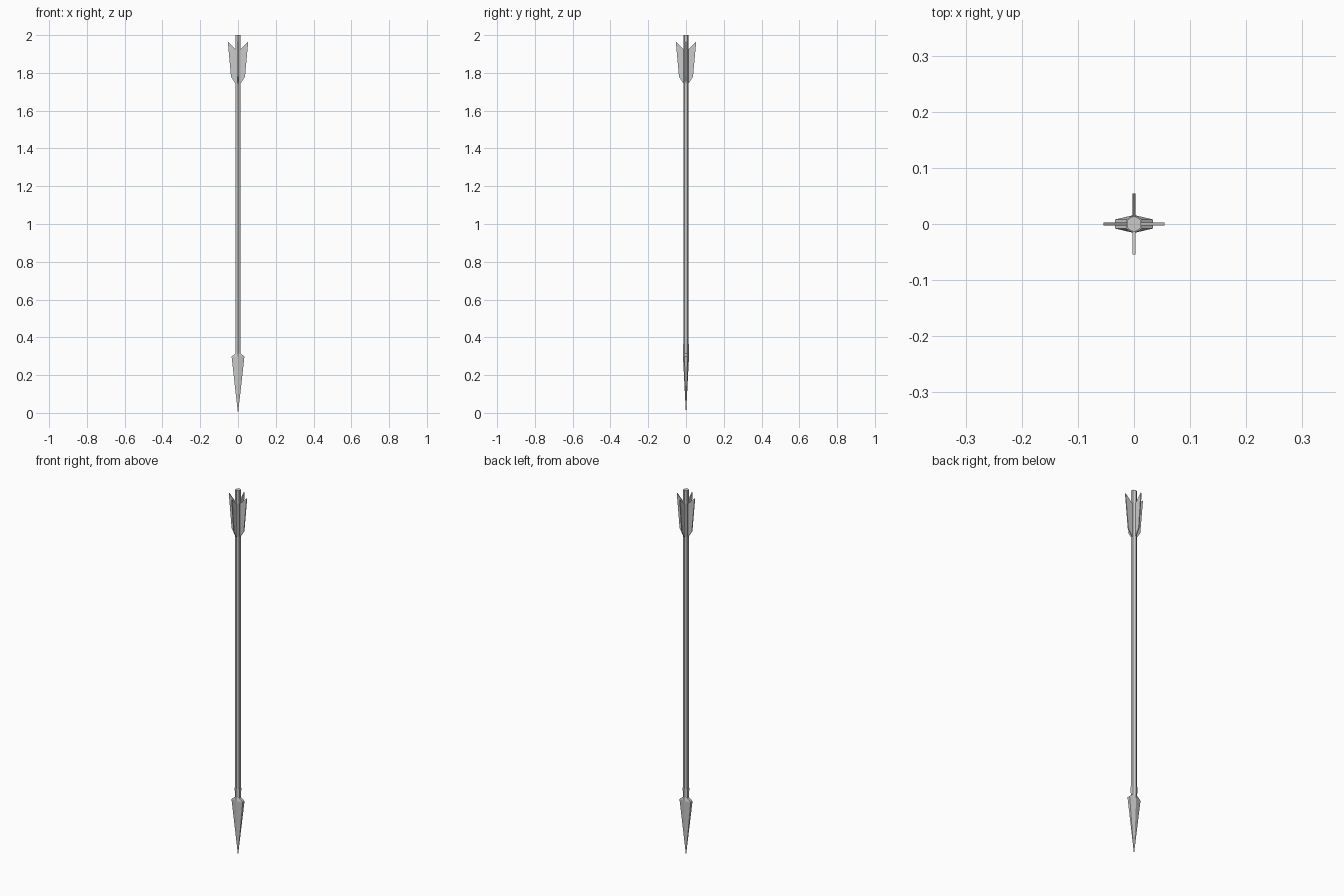
import bpy, bmesh
from math import sin, cos, pi

if "Cube" in bpy.data.objects:
    bpy.data.objects.remove(bpy.data.objects["Cube"])


def make_object(name, bm):
    bmesh.ops.recalc_face_normals(bm, faces=bm.faces)
    mesh = bpy.data.meshes.new(name)
    bm.to_mesh(mesh)
    bm.free()
    obj = bpy.data.objects.new(name, mesh)
    bpy.context.collection.objects.link(obj)
    return obj


def hexagon(r, z):
    return [(r * sin(i * pi / 3), r * cos(i * pi / 3), z) for i in range(6)]


def blade_ring(x, y, y_edge, z):
    # flattened hexagon, same vertex order as hexagon()
    return [(0, y, z), (x, y_edge, z), (x, -y_edge, z),
            (0, -y, z), (-x, -y_edge, z), (-x, y_edge, z)]


def loft(name, rings):
    bm = bmesh.new()
    loops = [[bm.verts.new(p) for p in ring] for ring in rings]
    for a, b in zip(loops, loops[1:]):
        for i in range(6):
            j = (i + 1) % 6
            bm.faces.new((a[i], a[j], b[j], b[i]))
    bm.faces.new(loops[0])
    bm.faces.new(loops[-1])
    return make_object(name, bm)


# six-sided shaft
loft("shaft", [hexagon(0.0145, 0.32), hexagon(0.0145, 2.0)])

# arrowhead: flattened blade flaring out of a hexagonal socket
loft("arrowhead", [
    blade_ring(0.0006, 0.0006, 0.0003, 0.0),
    blade_ring(0.034, 0.016, 0.008, 0.298),
    hexagon(0.0155, 0.315),
    hexagon(0.0165, 0.365),
])

# four feather fins around the shaft
FIN = [(0.006, 1.742), (0.014, 1.745), (0.037, 1.78), (0.054, 1.967), (0.012, 1.925), (0.006, 1.925)]
HALF_THICK = 0.0027
for k in range(4):
    c, s = cos(k * pi / 2), sin(k * pi / 2)
    bm = bmesh.new()
    sides = [[bm.verts.new((r * c - t * s, r * s + t * c, z)) for r, z in FIN]
             for t in (-HALF_THICK, HALF_THICK)]
    for side in sides:
        bm.faces.new(side)
    for i in range(len(FIN)):
        j = (i + 1) % len(FIN)
        bm.faces.new((sides[0][i], sides[0][j], sides[1][j], sides[1][i]))
    make_object(f"feather_{k + 1}", bm)
